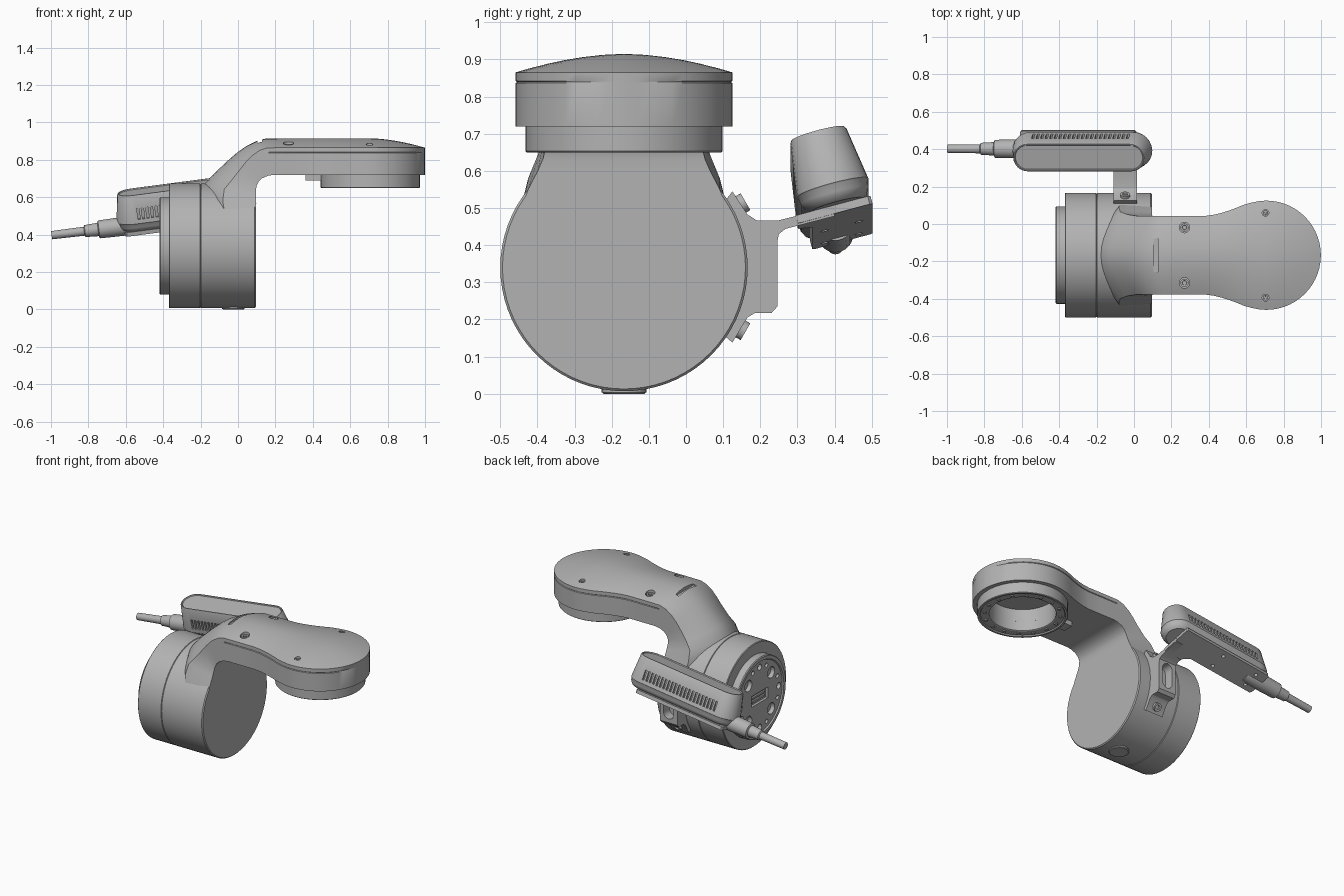
import bpy, bmesh
from math import sin, cos, pi, radians, sqrt
from mathutils import Matrix, Vector

if "Cube" in bpy.data.objects:
    bpy.data.objects.remove(bpy.data.objects["Cube"])

grey = bpy.data.materials.new("machine grey")
grey.use_nodes = True
grey.diffuse_color = (0.45, 0.45, 0.45, 1)
grey.node_tree.nodes["Principled BSDF"].inputs["Base Color"].default_value = grey.diffuse_color
CY = -0.167          # centre plane of the joint
parts = []


def at(x, y, z):
    return Matrix.Translation((x, y, z))


def add_loft(bm, rings, m=Matrix(), wrap=False):
    """Skin a stack of equal-length rings, capped or wrapped round."""
    rows = [[bm.verts.new(m @ Vector(p)) for p in r] for r in rings]
    n = len(rows[0])
    pairs = list(zip(rows, rows[1:])) + ([(rows[-1], rows[0])] if wrap else [])
    for a, b in pairs:
        for i in range(n):
            j = (i + 1) % n
            bm.faces.new((a[i], a[j], b[j], b[i]))
    if not wrap:
        bm.faces.new(rows[0])
        bm.faces.new(rows[-1])


def finish(name, bm, keep=True):
    bmesh.ops.recalc_face_normals(bm, faces=bm.faces)
    me = bpy.data.meshes.new(name)
    bm.to_mesh(me)
    bm.free()
    me.materials.append(grey)
    ob = bpy.data.objects.new(name, me)
    bpy.context.collection.objects.link(ob)
    if keep:
        parts.append(ob)
    return ob


def loft(name, rings, m=Matrix(), wrap=False):
    bm = bmesh.new()
    add_loft(bm, rings, m, wrap)
    return finish(name, bm)


def lathe(profile, n=64):
    return [[(r * cos(2 * pi * i / n), r * sin(2 * pi * i / n), h) for i in range(n)]
            for r, h in profile]


def stadium(half, r, h, n=12):
    arc = [pi * i / n - pi / 2 for i in range(n + 1)]
    return ([(half + r * cos(a), r * sin(a), h) for a in arc] +
            [(-half - r * cos(a), -r * sin(a), h) for a in arc])


def block(x0, x1, y0, y1, z0, z1):
    return [[(x0, y0, z), (x1, y0, z), (x1, y1, z), (x0, y1, z)] for z in (z0, z1)]


def cut(ob, shapes):
    """Subtract a list of (rings, matrix) solids from an object."""
    bm = bmesh.new()
    for rings, m in shapes:
        add_loft(bm, rings, m)
    tool = finish("cutter", bm, False)
    tool.hide_render = True
    mod = ob.modifiers.new("cut", "BOOLEAN")
    mod.object, mod.operation, mod.solver = tool, "DIFFERENCE", "EXACT"
    dg = bpy.context.evaluated_depsgraph_get()
    new = bpy.data.meshes.new_from_object(ob.evaluated_get(dg))
    ob.modifiers.clear()
    ob.data = new
    bpy.data.objects.remove(tool)


# Joint housing: drum lying along x, with a seam groove
TO_X = at(0, CY, 0.34) @ Matrix.Rotation(pi / 2, 4, "Y")
R = 0.333
loft("joint_housing", lathe([(R - .004, -.37), (R, -.366), (R, -.203), (R - .005, -.2),
                             (R, -.197), (R, .089), (R - .006, .095)], 72), TO_X)
loft("bottom_plug", lathe([(.055, 0), (.06, .004), (.06, .03)], 32), at(-.025, CY, 0))

# Mounting flange with bolt holes and a connector recess
flange = loft("mounting_flange", lathe([(.26, -.36), (.26, -.415), (.255, -.42), (.235, -.42),
                                        (.23, -.412)]), TO_X)
holes = []
for i in range(4):
    a = pi / 4 + i * pi / 2
    holes.append((lathe([(.036, -.43), (.036, -.385)], 24), TO_X @ at(.165 * cos(a), .165 * sin(a), 0)))
    for off, rad in ((.42, .014), (-.42, .014), (pi / 4, .02)):
        b = a + off
        holes.append((lathe([(rad, -.43), (rad, -.39)], 16), TO_X @ at(.195 * cos(b), .195 * sin(b), 0)))
holes.append((block(-.035, .035, -.085, .085, -.43, -.395), TO_X))
cut(flange, holes)
for s in (-1, 1):
    loft("connector_row", block(s * .012 - .006, s * .012 + .006, -.065, .065, -.405, -.39), TO_X)


# Swept arm: neck rising from the drum, elbow, then the round head
def section(tx, tz, bx, bz, w, drop, groove=0.0):
    t, b = Vector((tx, 0, tz)), Vector((bx, 0, bz))
    d = (b - t).normalized()
    pts = []
    for i in range(17):
        s = -cos(pi * i / 16)
        p = t + d * drop * abs(s) ** 1.8
        pts.append((p.x, CY + s * w, p.z))
    edge = t + d * drop
    side = [(edge.lerp(b, f), w - g) for f, g in ((.16, 0), (.18, groove), (.2, 0), (1, 0))]
    pts += [(p.x, CY + v, p.z) for p, v in side]
    pts += [(p.x, CY - v, p.z) for p, v in reversed(side)]
    return pts


arm = [section(*s) for s in (
    (-.20, .52, .095, .50, .275, .13), (-.20, .60, .095, .55, .258, .12),
    (-.18, .67, .095, .60, .232, .11), (-.13, .725, .095, .632, .218, .10),
    (-.05, .80, .099, .66, .211, .08), (0, .843, .11, .683, .21, .07),
    (.05, .877, .13, .702, .21, .06), (.10, .901, .16, .715, .21, .053),
    (.145, .913, .19, .72, .21, .05))]
HX, HR = 0.707, 0.292
for x in (.23, .30, .38, .43, .47, .51, .55, .59, .63, .67):
    ring = sqrt(max(0, HR ** 2 - (x - HX) ** 2))
    blend = min(1, max(0, (x - .38) / .21))
    w = max(ring, .21 + .061 * blend ** 1.5)
    arm.append(section(x, .915, x, .72, w, .05, .004))
for i in range(15):
    a = radians(89) * i / 14
    top = .915 - .05 * sin(a) ** 1.7
    x = HX + HR * sin(a)
    arm.append(section(x, top, x, .72, HR * cos(a), top - .865, .004 if i < 13 else 0))
arm = loft("arm", arm)

# Screw wells, cover notch and head cavity cut into the arm
SCREWS = [(x, CY + s * v, r) for x, v, r in ((.27, .148, .028), (.703, .227, .018)) for s in (-1, 1)]
wells = [(lathe([(r, .85), (r, .95)], 24), at(x, y, 0)) for x, y, r in SCREWS]
wells.append((lathe([(.195, .70), (.195, .80)], 48), at(HX, CY, 0)))
wells.append((block(.105, .128, CY - .09, CY + .09, .888, .95), Matrix()))
cut(arm, wells)
for x, y, r in SCREWS:
    z = .884 if r > .02 else .876
    loft("arm_screw", lathe([(r * .8, .845), (r * .8, z), (r * .45, z), (r * .4, z - .008)], 20), at(x, y, 0))

# Output ring below the head, with a bolt circle
loft("output_ring", lathe([(.195, .76), (.195, .66), (.2, .657), (.245, .657), (.25, .65),
                           (.262, .65), (.265, .653), (.265, .76)]), at(HX, CY, 0), True)
for i in range(16):
    a = 2 * pi * (i + .5) / 16
    loft("ring_bolt", lathe([(.011, .67), (.011, .65), (.006, .65), (.006, .654)], 12),
         at(HX + .222 * cos(a), CY + .222 * sin(a), 0))
loft("stop_tab", block(.36, .46, CY - .035, CY + .035, .69, .73))

# Bracket holding the sensor: one profile extruded in x
profile = [(.10, .50), (.108, .523), (.125, .545), (.165, .483), (.19, .467), (.25, .467), (.40, .505),
           (.40, .478), (.268, .444), (.25, .43), (.246, .41), (.246, .235), (.23, .217), (.185, .217),
           (.165, .205), (.125, .138), (.108, .152), (.10, .18)]
bracket = loft("bracket", [[(x, y, z) for y, z in profile] for x in (-.11, .015)])
BACK = at(-.0475, 0, .34) @ Matrix.Rotation(-pi / 2, 4, "X") @ Matrix.Rotation(pi / 2, 4, "Z")
cut(bracket, [([*[stadium(.045, .036, h) for h in (.185, .27)]], BACK)])
for s in (-1, 1):
    tilt = at(-.0475, .148, .342 + s * .168) @ Matrix.Rotation(radians(-90 + s * 30), 4, "X")
    loft("bracket_screw", lathe([(.026, -.02), (.026, .014), (.014, .014), (.012, .006)], 20), tilt)

# Sensor: tilted stadium body, vent slots on both long sides
TILT = at(-.295, .355, .664) @ Matrix.Rotation(radians(-7.5), 4, "Y") @ Matrix.Rotation(radians(15), 4, "X")
sensor = loft("sensor_body", [stadium(.277, r, h) for r, h in (
    (.066, -.006), (.069, 0), (.074, 0), (.078, -.006), (.098, -.14), (.1, -.152), (.097, -.156),
    (.094, -.175), (.086, -.19), (.072, -.2))], TILT)
slots = []
for i in range(22):
    x = -.255 + i * .0243
    for s in (-1, 1):
        lo, hi = sorted((s * .08, s * .13))
        slots.append((block(x - .006, x + .006, lo, hi, -.13, -.07), TILT))
cut(sensor, slots)

# Sensor mounting plate with screw holes
outline = [(-.34, -.065), (-.33, -.075), (.12, -.075), (.17, -.115), (.285, -.115),
           (.285, .085), (.277, .093), (-.332, .093), (-.34, .085)]
plate = loft("sensor_plate", [[(x, y, h) for x, y in outline] for h in (-.222, -.2)], TILT)
cut(plate, [(lathe([(.011, -.25), (.011, -.19)], 16), TILT @ at(x, y, 0))
            for x in (-.27, -.02) for y in (-.04, .055)])

# Cable with stepped strain relief leaving the end of the sensor
CABLE = at(-.55, .402, .452) @ Matrix.Rotation(radians(-7), 4, "Y") @ Matrix.Rotation(-pi / 2, 4, "Y")
loft("cable", lathe([(.046, -.05), (.05, .0), (.05, .1), (.048, .195), (.036, .2), (.032, .27),
                     (.024, .275), (.022, .45)], 28), CABLE)

# Smooth shading with sharp edges kept
bpy.ops.object.select_all(action="DESELECT")
for ob in parts:
    ob.select_set(True)
bpy.context.view_layer.objects.active = parts[0]
bpy.ops.object.shade_smooth_by_angle(angle=radians(30))
